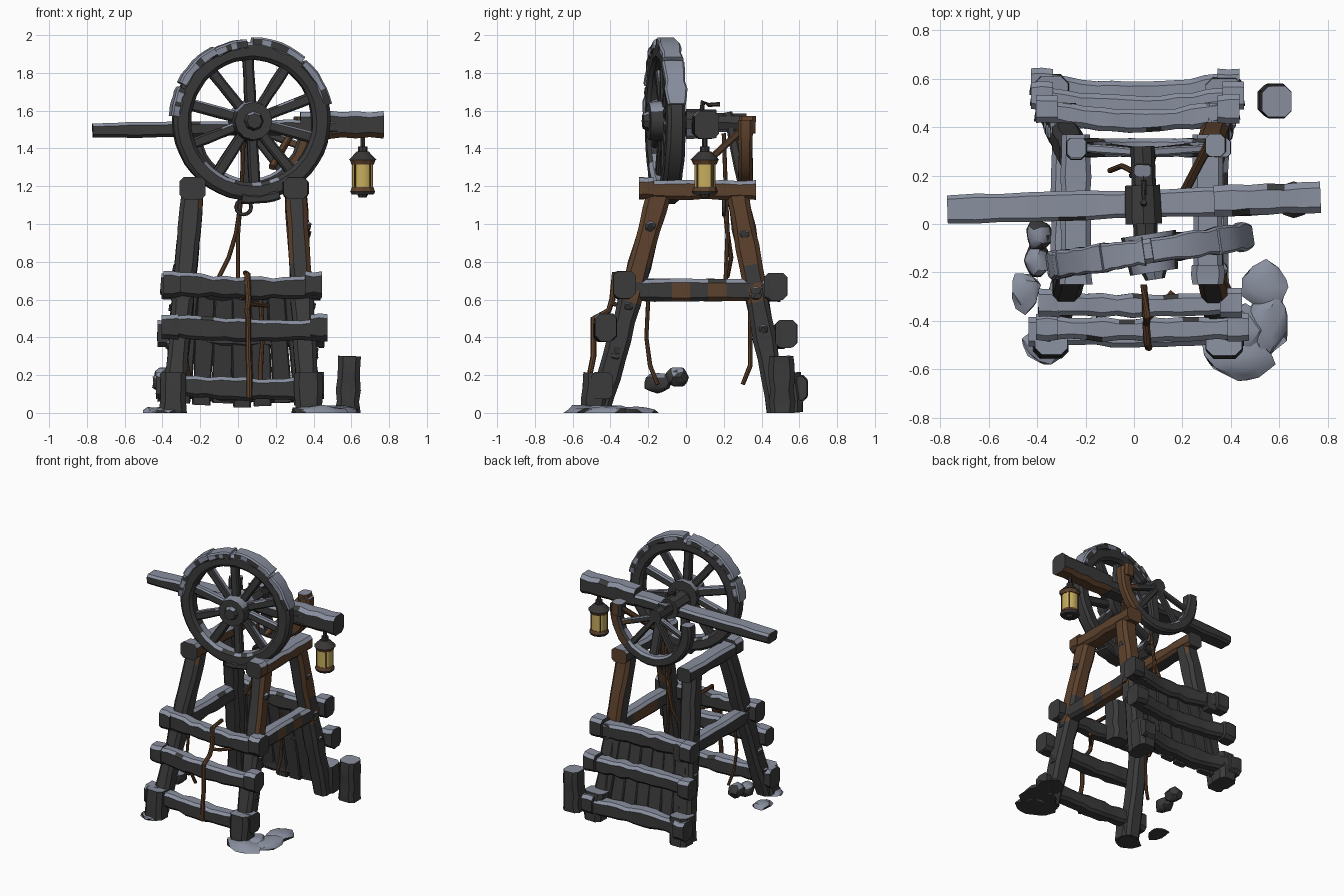
import bpy, bmesh, math, random
from mathutils import Vector as V

if "Cube" in bpy.data.objects:
    bpy.data.objects.remove(bpy.data.objects["Cube"])
random.seed(7)
R = random.uniform

COL = {"dark_wood": (0.044, 0.043, 0.043), "snow": (0.25, 0.275, 0.345), "brown_wood": (0.108, 0.053, 0.025),
       "rope": (0.11, 0.052, 0.024), "lantern_glass": (0.57, 0.42, 0.11), "iron": (0.04, 0.037, 0.036)}
MATS = []
for n, c in COL.items():
    m = bpy.data.materials.new(n)
    m.diffuse_color = (*c, 1)
    m.use_nodes = True
    m.node_tree.nodes["Principled BSDF"].inputs["Base Color"].default_value = m.diffuse_color
    MATS.append(m)
WOOD, SNOW, BROWN, ROPE, GLASS, IRON = range(6)


# Colour rules: snow settles on upward faces, sheltered right side is brown
def frosted(c, n):
    return SNOW if n.z > 0.58 + R(-0.17, 0.17) else WOOD


def sheltered(c, n):
    if n.z > 0.6 and c.z > 1.2:
        return SNOW
    if c.x > 0.2 and c.z > 0.66 + R(-0.12, 0.12) and n.y > -0.75 and n.x > -0.9:
        return BROWN
    if c.x < 0 and 1.12 < c.z < 1.24 and n.x > 0.5:
        return BROWN
    return frosted(c, n)


def solid(i):
    return lambda c, n: i


def finish(name, bm, rule):
    for v in bm.verts:
        v.co.z = max(v.co.z, 0)
    bmesh.ops.recalc_face_normals(bm, faces=bm.faces)
    bm.normal_update()
    for f in bm.faces:
        f.material_index = rule(f.calc_center_median(), f.normal)
    me = bpy.data.meshes.new(name)
    bm.to_mesh(me)
    bm.free()
    for m in MATS:
        me.materials.append(m)
    ob = bpy.data.objects.new(name, me)
    bpy.context.collection.objects.link(ob)
    return ob


def sweep(name, pts, side, w, h, rule=frosted, closed=False, rough=0.07, cham=0.2):
    """Chamfered box section swept along points; w is measured along side."""
    pts = [V(p) for p in pts]
    side, n = V(side), len(pts)
    bm, rings = bmesh.new(), []
    for i, p in enumerate(pts):
        a, b = (pts[i - 1], pts[(i + 1) % n]) if closed else (pts[max(i - 1, 0)], pts[min(i + 1, n - 1)])
        t = (b - a).normalized()
        s = (side - t * side.dot(t)).normalized()
        u = t.cross(s)
        x, y = w / 2 * (1 + R(-rough, rough)), h / 2 * (1 + R(-rough, rough))
        c = cham * min(w, h)
        sec = [(x, y - c), (x - c, y), (c - x, y), (-x, y - c), (-x, c - y), (c - x, -y), (x - c, -y), (x, c - y)]
        rings.append([bm.verts.new(p + s * q + u * r) for q, r in sec])
    for i in range(n if closed else n - 1):
        a, b = rings[i], rings[(i + 1) % n]
        for k in range(8):
            bm.faces.new((a[k], a[(k + 1) % 8], b[(k + 1) % 8], b[k]))
    if not closed:
        bm.faces.new(rings[0])
        bm.faces.new(rings[-1])
    return finish(name, bm, rule)


def beam(name, p, q, side, w, h, rule=frosted, seg=7, bow=(0, 0, 0), rough=0.08):
    p, q, bow = V(p), V(q), V(bow)
    pts = [p.lerp(q, i / seg) + bow * math.sin(math.pi * i / seg) for i in range(seg + 1)]
    return sweep(name, pts, side, w, h, rule, rough=rough)


def tube(name, p, q, r1, r2, rule, sides=12):
    p, q = V(p), V(q)
    d = q - p
    bm = bmesh.new()
    bmesh.ops.create_cone(bm, cap_ends=True, segments=sides, radius1=r1, radius2=r2, depth=d.length)
    rot = d.to_track_quat('Z', 'Y')
    for v in bm.verts:
        v.co = rot @ v.co + (p + q) / 2
    return finish(name, bm, rule)


def lump(name, c, s, rule=frosted, jit=0.2, sub=2):
    bm = bmesh.new()
    bmesh.ops.create_icosphere(bm, subdivisions=sub, radius=1)
    for v in bm.verts:
        k = 1 + R(-jit, jit)
        v.co = V([c[i] + v.co[i] * s[i] * k for i in range(3)])
    return finish(name, bm, rule)


def rope(name, pts, r=0.011, rule=solid(ROPE)):
    return sweep(name, pts, (0.31, 0.9, 0.3), 2 * r, 2 * r, rule, rough=0.1, cham=0.28)


def arc(c, r, a0, a1, n, yaw=0.0):
    out = []
    for i in range(n):
        a = math.radians(a0 + (a1 - a0) * i / n)
        out.append(V(c) + V((math.cos(a) * math.cos(yaw), math.cos(a) * math.sin(yaw), math.sin(a))) * r)
    return out


# A-frame legs, feet and side beams
for tag, xb, xt in (("left", -0.345, -0.24), ("right", 0.375, 0.305)):
    for end, yb, yt in (("front", -0.46, -0.14), ("back", 0.49, 0.27)):
        beam(f"{end}_{tag}_leg", (xb, yb, 0), (xt, yt, 1.17), (1, 0, 0), 0.115, 0.12, sheltered, 12)
        fy = yb + (-0.03 if yb < 0 else 0.06)
        beam(f"{end}_{tag}_foot", (xb, fy, 0), (xb * 0.99, fy * 0.97, 0.21), (1, 0, 0), 0.145, 0.14, seg=3)
        for k in range(4):
            sgn = 1 if xb > 0 else -1
            pos = V((xb + sgn * 0.05, yb, 0)).lerp(V((xt + sgn * 0.05, yt, 1.17)), R(0.15, 0.85))
            lump(f"{end}_{tag}_leg_snow_{k}", pos, (0.022, 0.035, 0.03), frosted, sub=1)
    beam(f"{tag}_top_beam", (xt, -0.25, 1.18), (xt, 0.37, 1.18), (1, 0, 0), 0.12, 0.1, sheltered)
    beam(f"{tag}_top_beam_end", (xt, -0.25, 1.19), (xt, -0.17, 1.19), (1, 0, 0), 0.13, 0.115, sheltered, 2)
    xm = (xb + xt) / 2
    beam(f"{tag}_middle_beam", (xm, -0.36, 0.65), (xm, 0.5, 0.65), (1, 0, 0), 0.1, 0.115,
         lambda c, n: BROWN if c.x > 0.2 and -0.1 < c.y < 0.33 and n.z < 0.5 and R(0, 1) < 0.6 else frosted(c, n), 9)

# Horizontal planks front and back, with knobbly ends
PLANKS = (("front_top", -0.325, 0.68, -0.39, 0.44), ("front_middle", -0.425, 0.455, -0.4, 0.47),
          ("front_bottom", -0.445, 0.145, -0.43, 0.45), ("back_top", 0.475, 0.67, -0.4, 0.43),
          ("back_middle", 0.53, 0.42, -0.42, 0.45), ("back_bottom", 0.585, 0.13, -0.42, 0.43))
for name, y, z, x0, x1 in PLANKS:
    b = -0.05 if y > 0 else -0.012
    beam(name + "_plank", (x0, y, z + 0.01), (x1, y, z - 0.015), (0, 1, 0), 0.095, 0.115, frosted, 13, (0, b, -0.015), 0.13)
    for x in (x0 + 0.04, x1 - 0.04):
        beam(name + "_plank_end", (x - 0.045, y, z), (x + 0.045, y, z), (0, 1, 0), 0.115, 0.135, frosted, 2)

# Upright boards closing the back
for i in range(7):
    x = -0.28 + i * 0.1
    beam(f"back_board_{i}", (x * 1.08, 0.51, 0.05 + R(-0.02, 0.02)), (x * 0.92, 0.41, 0.66 + R(-0.04, 0.03)),
         (1, 0, 0), 0.1, 0.035, frosted, 4)

# Large spoked wheel with snowy plates on its rim
YAW = math.radians(8.5)
C = V((0.07, -0.11, 1.545))
NRM = V((math.sin(YAW), -math.cos(YAW), 0))
sweep("wheel_rim", arc(C, 0.373, 0, 360, 44, YAW), NRM, 0.1, 0.096, closed=True, rough=0.04)
for a0, a1, r in ((50, 96, 0.418), (94, 122, 0.408), (118, 158, 0.418), (155, 180, 0.41), (12, 54, 0.41), (262, 295, 0.415)):
    sweep("wheel_rim_plate", arc(C, r, a0, a1, 7, YAW), NRM, 0.11, 0.05,
          lambda c, n: SNOW if c.z > 1.4 and (n.z > 0.1 or abs(n.x) > 0.5 or R(0, 1) < 0.5) else WOOD, rough=0.13)
for i in range(10):
    p, q = (arc(C, r, 93 + i * 36, 360, 1, YAW)[0] for r in (0.07, 0.345))
    beam(f"wheel_spoke_{i}", p, q, NRM, 0.05, 0.058, frosted, 3)
tube("wheel_hub", C - NRM * 0.07, C + NRM * 0.09, 0.115, 0.1, lambda c, n: SNOW if n.z > 0.3 else WOOD, 12)
tube("wheel_hub_cap", C + NRM * 0.09, C + NRM * 0.12, 0.052, 0.04, frosted, 8)

# Axle, drum and long cross beam
snowy = lambda c, n: SNOW if n.z > 0.4 else WOOD
tube("axle", (0.05, -0.1, 1.54), (0.035, 0.32, 1.535), 0.05, 0.05, snowy, 8)
tube("axle_drum", (0.04, 0.0, 1.53), (0.035, 0.16, 1.53), 0.08, 0.075, snowy, 10)
beam("cross_beam", (-0.77, 0.06, 1.495), (0.6, 0.1, 1.515), (0, 1, 0), 0.12, 0.08, frosted, 12)
beam("cross_beam_thick_end", (0.33, 0.095, 1.525), (0.77, 0.11, 1.525), (0, 1, 0), 0.13, 0.14,
     lambda c, n: BROWN if n.z < -0.5 else frosted(c, n), 6)

# Broken half wheel behind the axle
H = V((0.06, 0.315, 1.5))
half = lambda c, n: SNOW if n.z > 0.55 else (BROWN if c.x > 0.26 and n.x > -0.2 else WOOD)
sweep("half_wheel_rim", arc(H, 0.3, 172, 378, 22), (0, 1, 0), 0.075, 0.08, half)
for i, a in enumerate((195, 232, 308, 342)):
    beam(f"half_wheel_spoke_{i}", H + V((-0.02, -0.02, 0.02)), arc(H, 0.29, a, 360, 1)[0], (0, 1, 0), 0.035, 0.04, half, 3)
beam("half_wheel_arm", (0.035, 0.22, 1.59), (0.06, 0.3, 1.2), (1, 0, 0), 0.07, 0.05, half, 4)
beam("half_wheel_right_block", (0.34, 0.325, 1.48), (0.335, 0.325, 1.57), (1, 0, 0), 0.085, 0.085, half, 2)
beam("half_wheel_left_block", (-0.24, 0.305, 1.44), (-0.24, 0.305, 1.53), (1, 0, 0), 0.075, 0.075, half, 2)
beam("half_wheel_brace", (0.31, 0.33, 1.53), (0.18, 0.08, 1.3), (1, 0, 0), 0.035, 0.035, solid(BROWN), 3)

# Ropes and hook
rope("hanging_rope", [(0.03, 0.2, 1.48), (0.02, 0.21, 1.2), (0.0, 0.22, 0.95), (0.0, 0.21, 0.7), (0.02, 0.2, 0.6)])
rope("swung_rope", [(0.02, 0.2, 1.15), (-0.01, 0.22, 0.95), (-0.05, 0.24, 0.82), (-0.1, 0.22, 0.72)])
rope("front_rope", [(0.04, -0.25, 0.74), (0.05, -0.38, 0.735), (0.055, -0.39, 0.6), (0.05, -0.41, 0.54),
                    (0.055, -0.49, 0.5), (0.055, -0.49, 0.3), (0.06, -0.51, 0.2), (0.06, -0.505, 0.08)], 0.014)
rope("tie_rope", [(0.05, -0.4, 0.58), (0.1, -0.35, 0.57), (0.16, -0.28, 0.57)])
rope("left_dangling_rope", [(-0.27, -0.2, 0.6), (-0.28, -0.21, 0.4), (-0.27, -0.19, 0.25), (-0.25, -0.15, 0.15)])
rope("back_dangling_rope", [(0.12, 0.34, 0.6), (0.13, 0.34, 0.4), (0.12, 0.34, 0.25), (0.12, 0.3, 0.15)])
rope("top_rope_end", [(0.04, 0.08, 1.57), (0.04, 0.09, 1.65), (0.04, 0.12, 1.63), (0.04, 0.18, 1.635)], 0.012, solid(IRON))
sweep("rope_ring", arc((0.03, 0.2, 1.09), 0.04, 0, 360, 12), (0, 1, 0), 0.02, 0.02, solid(IRON), True)

# Lantern
L = lambda z: (0.66, 0.1, z)
for name, z0, z1, r0, r1, mat, s in (
        ("knob", 1.14, 1.16, 0.02, 0.03, IRON, 8), ("base", 1.155, 1.172, 0.06, 0.07, IRON, 10),
        ("base_rim", 1.172, 1.195, 0.068, 0.06, BROWN, 10), ("glass", 1.195, 1.32, 0.056, 0.056, GLASS, 12),
        ("cap_rim", 1.315, 1.34, 0.062, 0.072, BROWN, 10), ("cap", 1.34, 1.385, 0.076, 0.032, IRON, 10),
        ("neck", 1.385, 1.41, 0.025, 0.025, IRON, 8), ("hanger", 1.41, 1.47, 0.014, 0.014, IRON, 6)):
    tube("lantern_" + name, L(z0), L(z1), r0, r1, solid(mat), s)
for i in range(4):
    a = (i + 0.5) * math.tau / 4
    x, y = 0.66 + 0.057 * math.cos(a), 0.1 + 0.057 * math.sin(a)
    tube(f"lantern_bar_{i}", (x, y, 1.19), (x, y, 1.33), 0.005, 0.005, solid(BROWN), 5)

# Stump, snow banks and loose stones
beam("stump", (0.58, 0.51, 0), (0.59, 0.505, 0.3), (1, 0, 0), 0.13, 0.135, frosted, 5, rough=0.12)
for i, (x, y, a, b, h) in enumerate(((0.43, -0.54, 0.14, 0.11, 0.045), (0.55, -0.41, 0.1, 0.12, 0.04), (0.46, -0.44, 0.1, 0.1, 0.04),
                                     (0.545, -0.26, 0.09, 0.1, 0.035), (-0.45, -0.28, 0.06, 0.08, 0.03),
                                     (-0.37, -0.5, 0.09, 0.08, 0.03))):
    lump(f"snow_bank_{i}", (x, y, 0), (a, b, h), lambda c, n: SNOW if n.z > 0.3 else WOOD)
lump("loose_stone_a", (-0.4, -0.15, 0.16), (0.055, 0.075, 0.055), jit=0.12)
lump("loose_stone_b", (-0.39, -0.045, 0.19), (0.055, 0.065, 0.055), jit=0.12)

bpy.ops.object.select_all(action='SELECT')
bpy.context.view_layer.objects.active = bpy.context.selected_objects[0]
bpy.ops.object.shade_smooth_by_angle(angle=math.radians(30))
